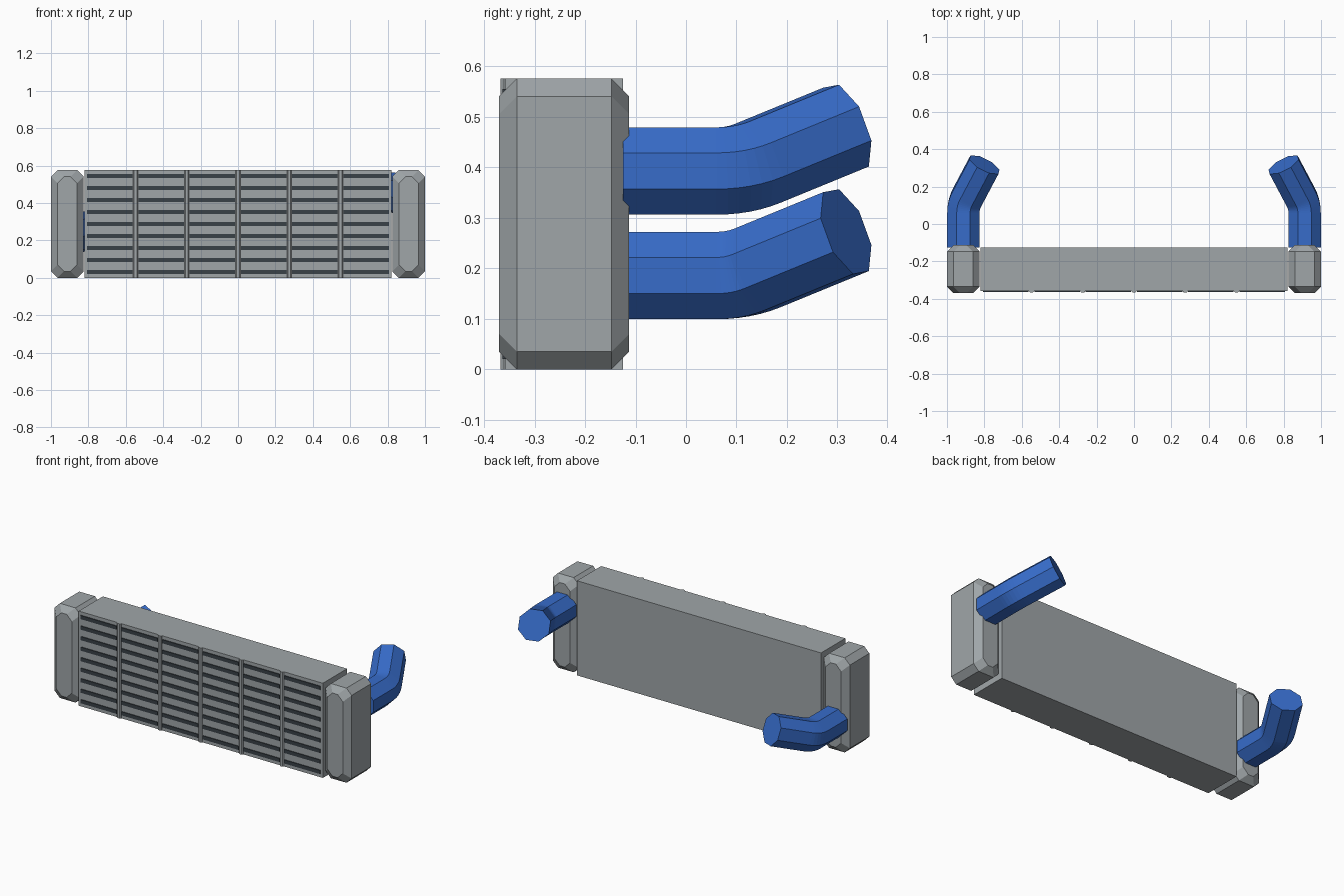
import bpy, bmesh
from mathutils import Vector, Quaternion
from math import sin, cos, pi

if "Cube" in bpy.data.objects:
    bpy.data.objects.remove(bpy.data.objects["Cube"], do_unlink=True)


def material(name, rgb):
    m = bpy.data.materials.new(name)
    m.use_nodes = True
    m.diffuse_color = (*rgb, 1)
    m.node_tree.nodes["Principled BSDF"].inputs["Base Color"].default_value = (*rgb, 1)
    return m


GREY = material("metal grey", (0.35, 0.38, 0.395))
DARK = material("dark slot grey", (0.04, 0.052, 0.063))
BLUE = material("hose blue", (0.038, 0.15, 0.59))


def finish(name, bm, mat):
    bmesh.ops.recalc_face_normals(bm, faces=bm.faces)
    mesh = bpy.data.meshes.new(name)
    bm.to_mesh(mesh)
    bm.free()
    mesh.materials.append(mat)
    obj = bpy.data.objects.new(name, mesh)
    bpy.context.collection.objects.link(obj)
    return obj


def loft(name, rings, mat):
    """Skin a list of equal-length point rings and cap both ends."""
    bm = bmesh.new()
    loops = [[bm.verts.new(p) for p in ring] for ring in rings]
    n = len(loops[0])
    for a, b in zip(loops, loops[1:]):
        for i in range(n):
            j = (i + 1) % n
            bm.faces.new((a[i], a[j], b[j], b[i]))
    bm.faces.new(loops[0])
    bm.faces.new(loops[-1])
    return finish(name, bm, mat)


def box(name, x, y, z, mat):
    """Box from (min, max) ranges."""
    return loft(name, [[(x[0], y[0], h), (x[1], y[0], h), (x[1], y[1], h), (x[0], y[1], h)]
                       for h in z], mat)


def octagon(cx, y, cz, w, h, c):
    """Rectangle in the xz plane with chamfered corners, half sizes w and h."""
    pts = [(w, h - c), (w - c, h), (c - w, h), (-w, h - c),
           (-w, c - h), (c - w, -h), (w - c, -h), (w, c - h)]
    return [(cx + px, y, cz + pz) for px, pz in pts]


HEIGHT = 0.576
HALF_W = 0.822
FRONT = -0.358
MID = HEIGHT / 2

# Core block
box("core", (-HALF_W, HALF_W), (FRONT, -0.125), (0, HEIGHT), GREY)

# Dark fins in a grid on the front, and rounded ribs between the columns
COLS, ROWS = 6, 9
pitch_x, pitch_z = 2 * HALF_W / COLS, HEIGHT / ROWS
for c in range(COLS):
    x = -HALF_W + pitch_x * (c + 0.5)
    for r in range(ROWS):
        z = pitch_z * (r + 0.5)
        box("front_fin", (x - 0.122, x + 0.122), (FRONT - 0.005, FRONT + 0.004),
            (z - 0.011, z + 0.011), DARK)
for c in range(1, COLS):
    x = -HALF_W + pitch_x * c
    profile = [(-0.013, 0.002), (-0.013, -0.003), (-0.007, -0.009),
               (0.007, -0.009), (0.013, -0.003), (0.013, 0.002)]
    loft("front_rib", [[(x + px, FRONT + py, z) for px, py in profile]
                       for z in (0, HEIGHT)], GREY)


# Chamfered end tanks and bent eight-sided hoses
def hose(name, side, z):
    apothem = 0.0865
    radius = apothem / cos(pi / 8)
    forward = Vector((0, 1, 0))
    aim = Vector((-side * 0.53, 1, 0.41)).normalized()
    turn = forward.rotation_difference(aim)
    kink = Vector((side * 0.912, 0.105, z))
    tip = kink + aim * ((0.317 - kink.y) / aim.y)
    a, b = kink - forward * 0.045, kink + aim * 0.045
    path = [(Vector((kink.x, -0.125, z)), 0)]
    steps = 6
    for i in range(steps + 1):
        t = i / steps
        path.append((a * (1 - t) ** 2 + kink * (2 * t * (1 - t)) + b * t ** 2, t))
    path.append((tip, 1))
    rings = []
    for centre, t in path:
        q = Quaternion().slerp(turn, t)
        rings.append([centre + q @ Vector((radius * cos(k), 0, radius * sin(k)))
                      for k in [pi / 8 + i * pi / 4 for i in range(8)]])
    return loft(name, rings, BLUE)


for side, label, z in ((1, "left", 0.393), (-1, "right", 0.186)):
    cx, w, c = side * 0.9125, 0.0875, 0.035
    loft(label + "_tank", [octagon(cx, y, MID, w - inset, MID - inset, c)
                           for y, inset in ((-0.37, c), (-0.335, 0), (-0.148, 0), (-0.113, c))],
         GREY)
    hose(label + "_hose", side, z)
